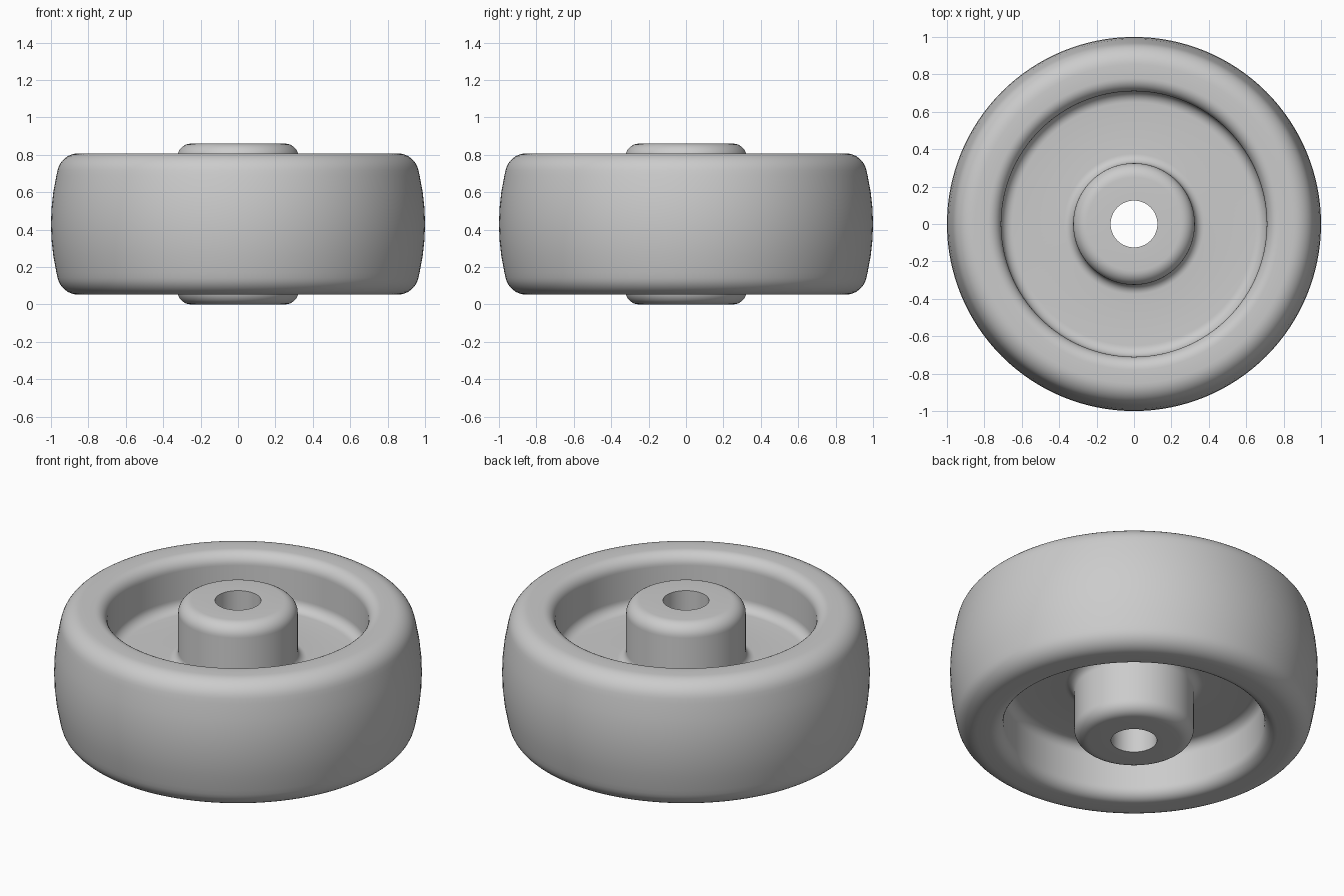
import bpy, bmesh, math
from mathutils import Vector

if "Cube" in bpy.data.objects:
    bpy.data.objects.remove(bpy.data.objects["Cube"])

MID = 0.43        # height of the wheel's mid plane
SEGMENTS = 128


def crown(h):
    """Tread radius at height h from the mid plane."""
    return 1 - 0.43 * h * h


def fillet(prev, corner, nxt, radius, steps=8):
    """Round one profile corner with a tangent arc."""
    if radius == 0:
        return [corner]
    a, b = (prev - corner).normalized(), (nxt - corner).normalized()
    half = a.angle(b) / 2
    centre = corner + (a + b).normalized() * (radius / math.sin(half))
    reach = radius / math.tan(half)
    start = (corner + a * reach - centre).normalized()
    end = (corner + b * reach - centre).normalized()
    return [centre + start.slerp(end, i / steps) * radius for i in range(steps + 1)]


# Upper half of the section: (radius, height from mid plane, fillet)
corners = [
    (0.125, 0.43, 0),         # bore edge
    (0.325, 0.43, 0.075),     # hub shoulder
    (0.325, 0.08, 0.05),      # hub meets web
    (0.71, 0.08, 0.06),       # web meets rim
    (0.71, 0.378, 0.07),      # rim lip
    (0.945, 0.378, 0.115),    # tread shoulder
    (crown(0.26), 0.26, 0),   # start of crowned tread
    (crown(0.17), 0.17, 0),
    (crown(0.085), 0.085, 0),
]
pts = [Vector((r, h)) for r, h, _ in corners]
upper = []
for i, (_, _, f) in enumerate(corners):
    upper += fillet(pts[max(i - 1, 0)], pts[i], pts[min(i + 1, len(pts) - 1)], f)
lower = [Vector((p.x, -p.y)) for p in reversed(upper)]
profile = upper + [Vector((1, 0))] + lower

# Wheel: spin the closed section around z
bm = bmesh.new()
verts = [bm.verts.new((p.x, 0, p.y + MID)) for p in profile]
edges = [bm.edges.new((v, verts[(i + 1) % len(verts)])) for i, v in enumerate(verts)]
bmesh.ops.spin(bm, geom=verts + edges, axis=(0, 0, 1), cent=(0, 0, 0),
               angle=2 * math.pi, steps=SEGMENTS, use_merge=False)
bmesh.ops.remove_doubles(bm, verts=bm.verts, dist=1e-4)
bmesh.ops.recalc_face_normals(bm, faces=bm.faces)

mesh = bpy.data.meshes.new("caster_wheel")
bm.to_mesh(mesh)
bm.free()
wheel = bpy.data.objects.new("caster_wheel", mesh)
bpy.context.collection.objects.link(wheel)
bpy.context.view_layer.objects.active = wheel
wheel.select_set(True)
bpy.ops.object.shade_smooth_by_angle(angle=math.radians(35))
